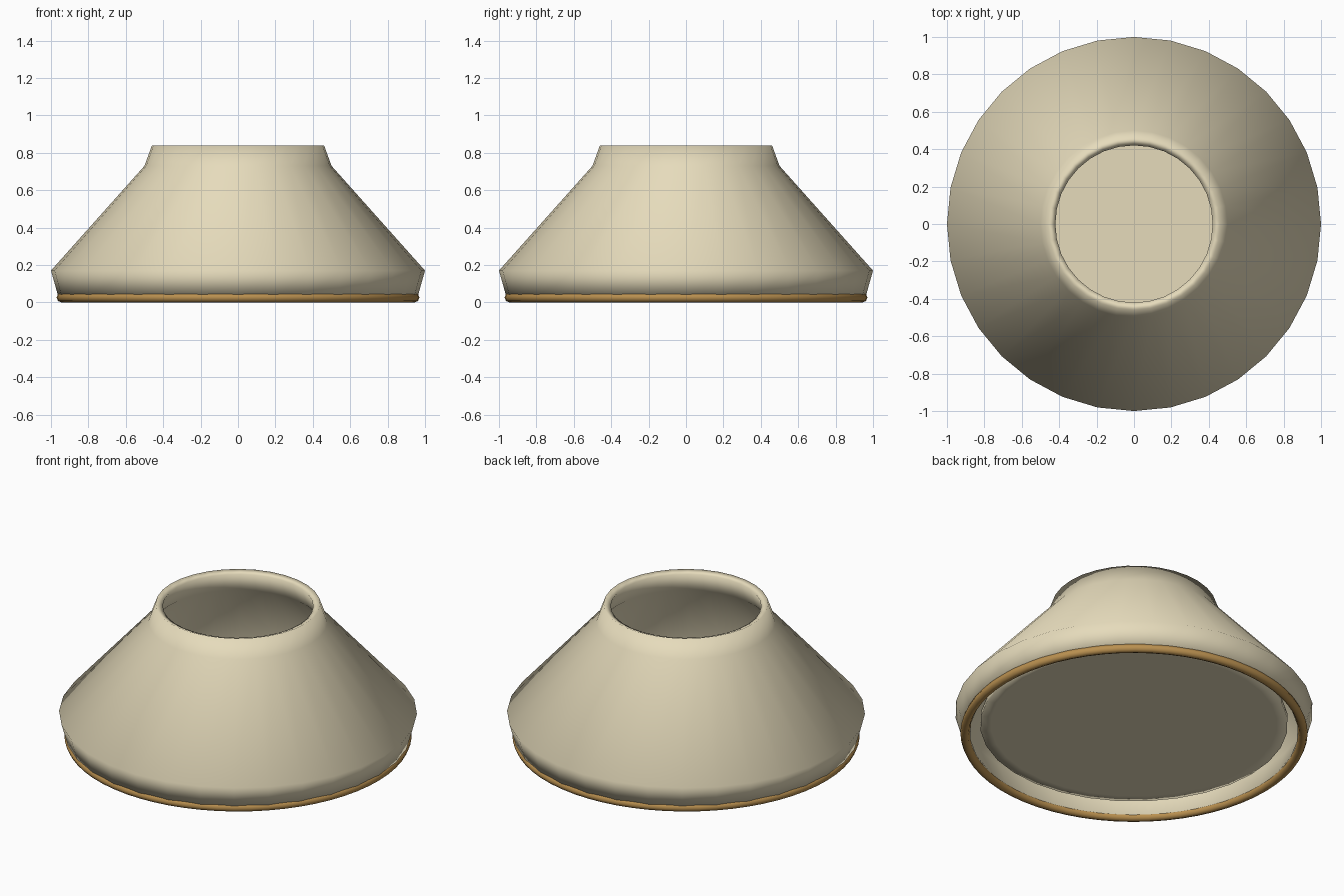
import bpy, bmesh, math

if "Cube" in bpy.data.objects:
    bpy.data.objects.remove(bpy.data.objects["Cube"])

SIDES = 32


def material(name, rgb):
    m = bpy.data.materials.new(name)
    m.diffuse_color = (*rgb, 1.0)
    m.use_nodes = True
    m.node_tree.nodes["Principled BSDF"].inputs["Base Color"].default_value = m.diffuse_color
    return m


cream = material("cream", (0.79, 0.71, 0.50))
brass = material("brass", (0.49, 0.28, 0.08))


def lathe(name, profile, sides, mat, closed=False):
    """Spin a (radius, height) profile around the z axis; zero radii become poles."""
    bm = bmesh.new()
    rings = []
    for i in range(sides):
        a = 2 * math.pi * i / sides
        rings.append([bm.verts.new((r * math.cos(a), r * math.sin(a), z)) for r, z in profile])
    n = len(profile)
    for i in range(sides):
        p, q = rings[i], rings[(i + 1) % sides]
        for j in range(n if closed else n - 1):
            k = (j + 1) % n
            bm.faces.new((p[j], q[j], q[k], p[k]))
    bmesh.ops.remove_doubles(bm, verts=bm.verts, dist=1e-5)
    for f in bm.faces:
        f.smooth = True
    me = bpy.data.meshes.new(name)
    bm.to_mesh(me)
    bm.free()
    me.materials.append(mat)
    ob = bpy.data.objects.new(name, me)
    bpy.context.collection.objects.link(ob)
    return ob


# Flared shade, open at both ends, thickened inward
shade = lathe("shade", [(0.957, 0.018), (1.0, 0.17), (0.50, 0.73), (0.46, 0.84)], SIDES, cream)
wall = shade.modifiers.new("wall", 'SOLIDIFY')
wall.thickness = 0.042
wall.offset = -1

# Thin diffuser plate set inside the lower opening
lathe("diffuser_plate", [(0, 0.08), (0.80, 0.08), (0.86, 0.08),
                         (0.86, 0.11), (0.80, 0.11), (0, 0.11)], SIDES, cream)

# Rounded trim around the bottom edge
R, r = 0.944, 0.026
lathe("bottom_trim", [(R + r * math.cos(t * math.pi / 4), r + r * math.sin(t * math.pi / 4))
                      for t in range(8)], 64, brass, True)
